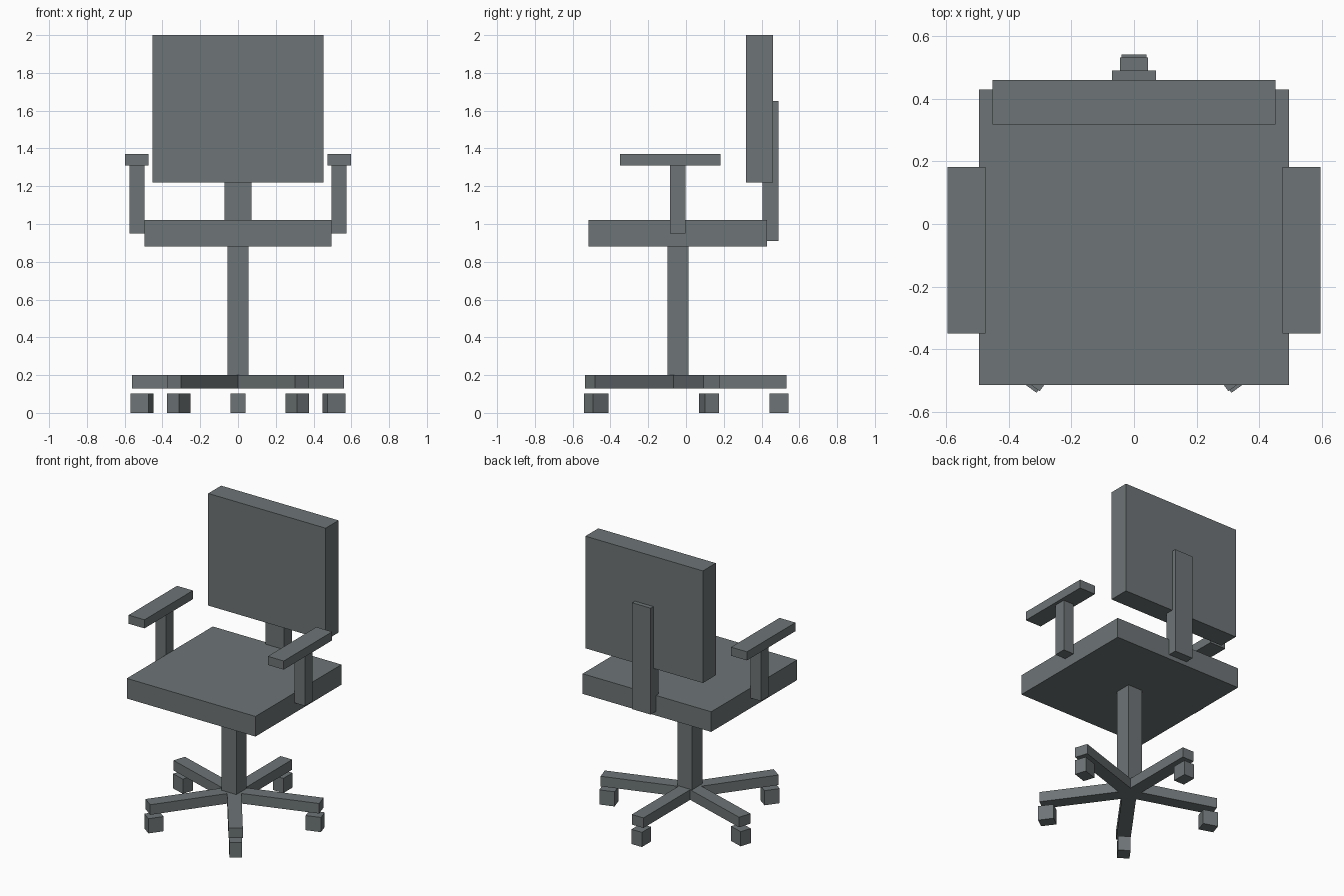
import bpy
from math import radians
from mathutils import Matrix, Vector

default = bpy.data.objects.get("Cube")
if default:
    bpy.data.objects.remove(default, do_unlink=True)

# One flat slate grey for the whole chair
GREY = (0.155, 0.177, 0.183, 1)
grey = bpy.data.materials.new("slate grey")
grey.use_nodes = True
grey.diffuse_color = GREY
grey.node_tree.nodes["Principled BSDF"].inputs["Base Color"].default_value = GREY


def box(name, x, y, z, transform=None):
    """Box spanning the (min, max) pairs, with an optional placement matrix."""
    bpy.ops.mesh.primitive_cube_add(size=1)
    ob = bpy.context.object
    ob.name = ob.data.name = name
    spans = (x, y, z)
    centre = Vector([(a + b) / 2 for a, b in spans])
    size = [b - a for a, b in spans]
    matrix = Matrix.Translation(centre) @ Matrix.Diagonal(size + [1])
    ob.data.transform(transform @ matrix if transform else matrix)
    ob.data.materials.append(grey)
    return ob


# Seat, backrest and the upright bar that joins them
box("seat", (-0.495, 0.495), (-0.515, 0.43), (0.88, 1.02))
box("backrest", (-0.452, 0.452), (0.318, 0.46), (1.22, 2.0))
box("back_support", (-0.071, 0.071), (0.405, 0.49), (0.91, 1.65))

# Armrests, mirrored left and right
for side, s in (("left", 1), ("right", -1)):
    flip = (lambda a, b: (a, b)) if s > 0 else (lambda a, b: (-b, -a))
    box(side + "_arm_post", flip(0.494, 0.575), (-0.085, -0.003), (0.95, 1.31))
    box(side + "_arm_pad", flip(0.475, 0.597), (-0.35, 0.183), (1.31, 1.37))

# Central column
AXIS_Y = -0.043
box("column", (-0.056, 0.056), (AXIS_Y - 0.056, AXIS_Y + 0.056), (0.2, 0.88))

# Five-star base: legs and casters repeated around the column
for i in range(5):
    spin = Matrix.Translation((0, AXIS_Y, 0)) @ Matrix.Rotation(radians(72 * i), 4, "Z")
    box(f"base_leg_{i + 1}", (-0.045, 0.045), (0, 0.575), (0.13, 0.2), spin)
    box(f"caster_{i + 1}", (-0.04, 0.04), (0.484, 0.585), (0, 0.102), spin)
